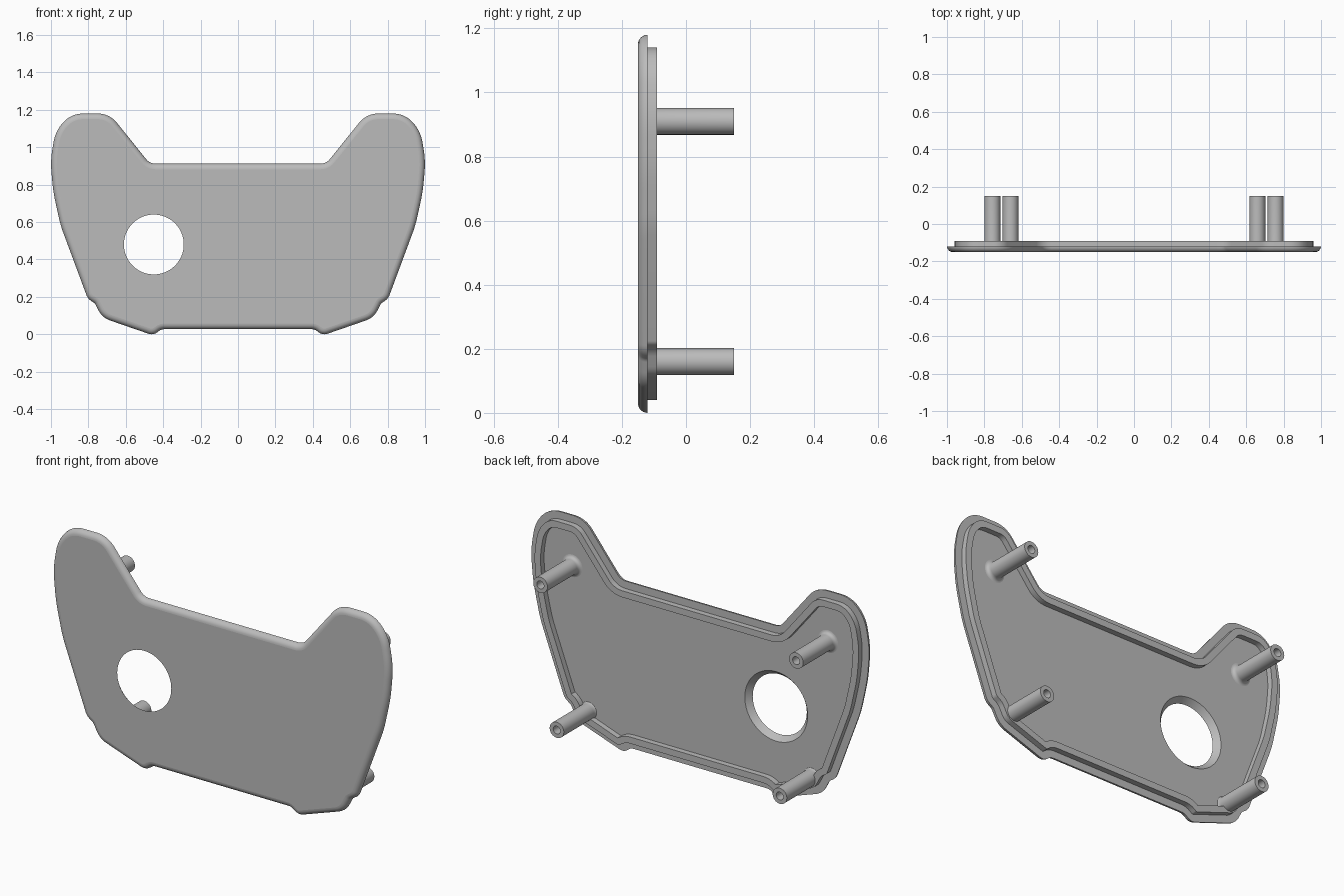
import bpy, bmesh, math
from mathutils import Vector

cube = bpy.data.objects.get("Cube")
if cube:
    bpy.data.objects.remove(cube, do_unlink=True)

grey = bpy.data.materials.new("plain grey")
grey.use_nodes = True
grey.diffuse_color = (0.5, 0.5, 0.5, 1)
grey.node_tree.nodes["Principled BSDF"].inputs["Base Color"].default_value = (0.5, 0.5, 0.5, 1)

# Right half of the outline: corner x, corner z, rounding radius
CORNERS = [
    (0.41, 0.027, 0.05), (0.453, -0.006, 0.06), (0.725, 0.088, 0.12),
    (0.765, 0.165, 0.03), (0.803, 0.19, 0.07), (0.948, 0.58, 0.6),
    (0.988, 0.76, 0.9), (1.003, 0.93, 0.5), (0.975, 1.09, 0.24),
    (0.89, 1.18, 0.2), (0.687, 1.18, 0.13), (0.4715, 0.912, 0.065),
]
STEPS = 8
HOLE = Vector((-0.45, 0.48))


def rounded_outline(corners):
    """Closed outline with every corner replaced by a tangent arc."""
    full = corners + [(-x, z, r) for x, z, r in reversed(corners)]
    out = []
    n = len(full)
    for i, (x, z, r) in enumerate(full):
        p = Vector((x, z))
        a = Vector(full[i - 1][:2]) - p
        b = Vector(full[(i + 1) % n][:2]) - p
        half_turn = (math.pi - a.angle(b)) / 2
        t = min(r * math.tan(half_turn), 0.49 * a.length, 0.49 * b.length)
        r = t / math.tan(half_turn)
        start, end = p + a.normalized() * t, p + b.normalized() * t
        centre = p + (a.normalized() + b.normalized()).normalized() * (r / math.cos(half_turn))
        u, v = start - centre, end - centre
        for k in range(STEPS + 1):
            f = k / STEPS
            w = math.sin(2 * half_turn)
            out.append(centre + (u * math.sin((1 - f) * 2 * half_turn)
                                 + v * math.sin(f * 2 * half_turn)) / w)
    return out


def edge_distance(p, loop):
    best = 9.0
    for i, b in enumerate(loop):
        a = loop[i - 1]
        d = b - a
        f = max(0, min(1, (p - a).dot(d) / max(d.length_squared, 1e-12)))
        best = min(best, (p - a - d * f).length)
    return best


def inset(loop, dist):
    """Move a loop inward; points that would fold over take a valid neighbour's place."""
    if dist == 0:
        return list(loop)
    n = len(loop)
    moved = []
    for i, p in enumerate(loop):
        d1 = (p - loop[i - 1]).normalized()
        d2 = (loop[(i + 1) % n] - p).normalized()
        d = (d1 + d2).normalized()
        q = p + Vector((-d.y, d.x)) * dist
        moved.append(q if edge_distance(q, loop) > dist * 0.97 else None)
    last = next(q for q in reversed(moved) if q)
    for i, q in enumerate(moved):
        last = moved[i] = q or last
    return moved


def finish(bm, name):
    """Smooth the curved walls, keep flat faces and hard edges crisp."""
    bmesh.ops.remove_doubles(bm, verts=bm.verts, dist=0.0002)
    bmesh.ops.recalc_face_normals(bm, faces=bm.faces)
    for f in bm.faces:
        f.smooth = abs(f.normal.y) < 0.999
    for e in bm.edges:
        e.smooth = len(e.link_faces) == 2 and e.calc_face_angle(0) < math.radians(32)
    mesh = bpy.data.meshes.new(name)
    bm.to_mesh(mesh)
    bm.free()
    mesh.materials.append(grey)
    ob = bpy.data.objects.new(name, mesh)
    bpy.context.collection.objects.link(ob)
    return ob


def ring(bm, points, y):
    return [bm.verts.new((p.x, y, p.y)) for p in points]


def bridge(bm, a, b):
    for i in range(len(a)):
        bm.faces.new((a[i - 1], a[i], b[i], b[i - 1]))


def fill_between(bm, outer, inner):
    edges = []
    for loop in (outer, inner):
        for i in range(len(loop)):
            if loop[i - 1] != loop[i]:
                edges.append(bm.edges.get((loop[i - 1], loop[i])) or bm.edges.new((loop[i - 1], loop[i])))
    bmesh.ops.triangle_fill(bm, use_beauty=True, edges=edges, normal=(0, -1, 0))


def circle(radius, count=64):
    return [HOLE + Vector((math.cos(a), math.sin(a))) * radius
            for a in (2 * math.pi * k / count for k in range(count))]


# Cover plate: rounded front edge, flat rim, raised lip, recessed floor
outline = rounded_outline(CORNERS)
sections = []
for k in range(7):
    a = math.pi / 2 * k / 6
    sections.append((0.03 * (1 - math.sin(a)), -0.12 - 0.03 * math.cos(a)))
sections += [(0.04, -0.12), (0.04, -0.09), (0.075, -0.09), (0.075, -0.12)]

bm = bmesh.new()
rings = [ring(bm, inset(outline, d if d > 1e-6 else 0), y) for d, y in sections]
for a, b in zip(rings, rings[1:]):
    bridge(bm, a, b)
# Tapered round opening, wider at the back
hole_front, hole_back = ring(bm, circle(0.16), -0.15), ring(bm, circle(0.186), -0.12)
bridge(bm, hole_front, hole_back)
# Merge folded points before filling the flat faces
front, floor = rings[0], rings[-1]
target = bmesh.ops.find_doubles(bm, verts=bm.verts, dist=0.0002)["targetmap"]
front = [target.get(v, v) for v in front]
floor = [target.get(v, v) for v in floor]
bmesh.ops.weld_verts(bm, targetmap=target)
fill_between(bm, front, hole_front)
fill_between(bm, floor, hole_back)
finish(bm, "cover_plate")


# Hollow screw posts with a flared foot
def screw_post(name, x, z, foot):
    profile = [(foot, -0.122), (foot, -0.12)]
    for k in range(1, 6):
        a = math.pi / 2 * k / 5
        profile.append((foot - (foot - 0.042) * math.sin(a), -0.12 + 0.02 * (1 - math.cos(a))))
    profile += [(0.042, 0.15), (0.021, 0.15), (0.021, -0.1)]
    bm = bmesh.new()
    loops = []
    for r, y in profile:
        loops.append([bm.verts.new((x + r * math.cos(a), y, z + r * math.sin(a)))
                      for a in (2 * math.pi * k / 32 for k in range(32))])
    for a, b in zip(loops, loops[1:]):
        bridge(bm, a, b)
    bm.faces.new(loops[0])
    bm.faces.new(loops[-1])
    finish(bm, name)


for side, s in (("left", 1), ("right", -1)):
    screw_post("upper_post_" + side, s * 0.757, 0.91, 0.06)
    screw_post("lower_post_" + side, s * 0.66, 0.16, 0.047)
